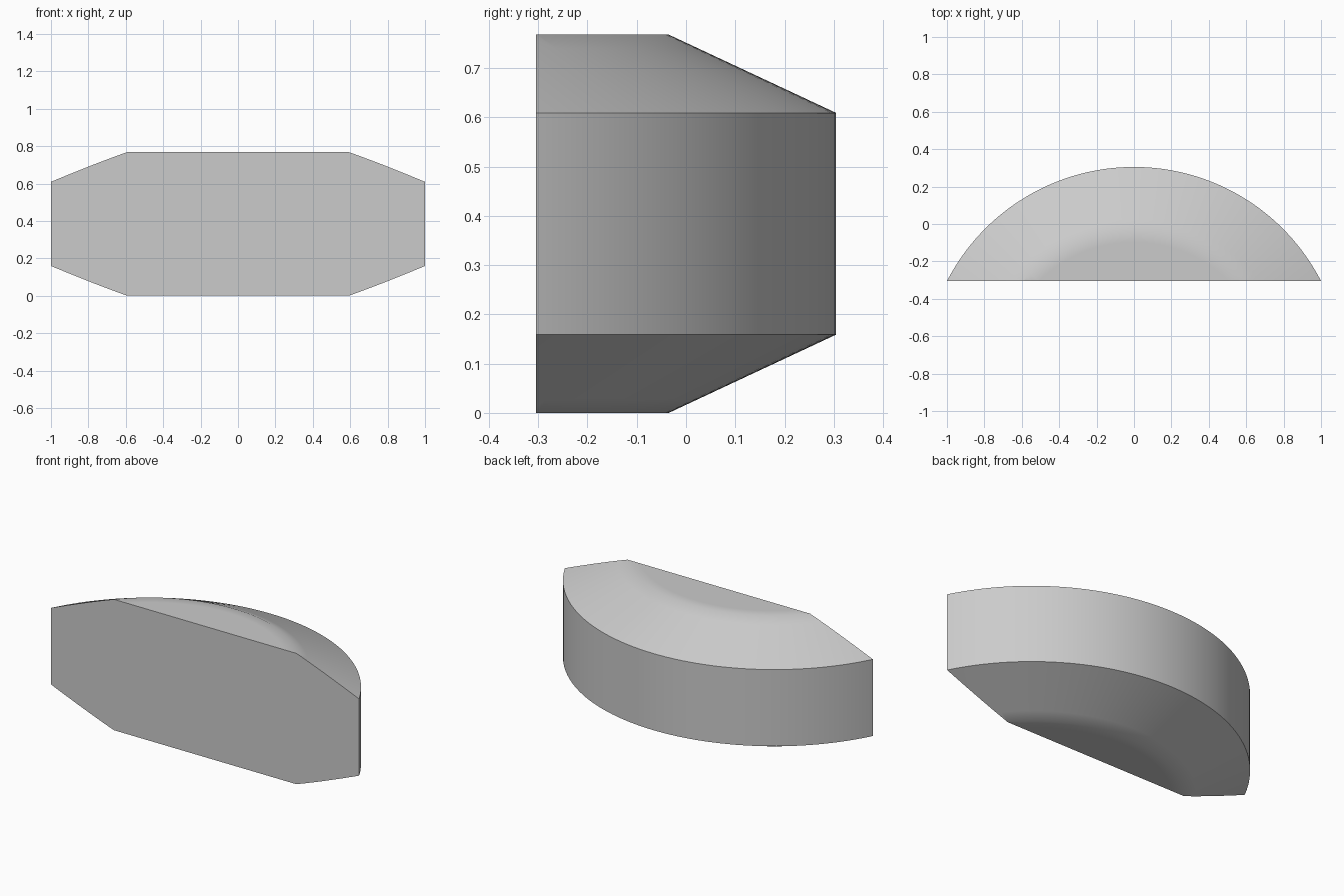
import bpy
import bmesh
import math
from mathutils import Matrix, Vector

default = bpy.data.objects.get("Cube")
if default:
    bpy.data.objects.remove(default, do_unlink=True)

# Overall sizes: a slice of a chamfered disc
FRONT_Y = -0.305
DEPTH = 0.61
HEIGHT = 0.768
RIM_LOW = 0.159
RADIUS = (1 + DEPTH ** 2) / (2 * DEPTH)
CENTRE = Vector((0, -FRONT_Y - RADIUS, 0))
CAP_RADIUS = RADIUS - 0.34
STEPS = 96

grey = bpy.data.materials.new("plain grey")
grey.use_nodes = True
grey.diffuse_color = (0.6, 0.6, 0.6, 1)
grey.node_tree.nodes["Principled BSDF"].inputs["Base Color"].default_value = grey.diffuse_color

# Half profile as radius and height, mirrored for the top;
# narrow bands on both sides of the cap edge soften its shading
slope = RIM_LOW / (RADIUS - CAP_RADIUS)
lower = [
    (0.3, 0),
    (CAP_RADIUS - 0.06, 0),
    (CAP_RADIUS, 0),
    (CAP_RADIUS + 0.06, 0.06 * slope),
    (RADIUS, RIM_LOW),
]
profile = lower + [(r, HEIGHT - z) for r, z in reversed(lower)]

# Sweep the profile half a turn around the disc axis
bm = bmesh.new()
rings = []
for step in range(STEPS + 1):
    turn = Matrix.Rotation(math.pi * step / STEPS, 3, "Z")
    rings.append([bm.verts.new(turn @ Vector((r, 0, z)) + CENTRE) for r, z in profile])
for a, b in zip(rings, rings[1:]):
    for i in range(len(profile) - 1):
        bm.faces.new((a[i], b[i], b[i + 1], a[i + 1]))

# Slice off the front and close it with one flat face
cut = bmesh.ops.bisect_plane(
    bm, geom=bm.verts[:] + bm.edges[:] + bm.faces[:],
    plane_co=(0, FRONT_Y, 0), plane_no=(0, -1, 0), clear_outer=True)
bmesh.ops.remove_doubles(bm, verts=bm.verts[:], dist=0.0001)
border = [e for e in bm.edges if e.is_boundary]
bmesh.ops.contextual_create(bm, geom=border)
bmesh.ops.recalc_face_normals(bm, faces=bm.faces[:])

mesh = bpy.data.meshes.new("chamfered_disc_slice")
bm.to_mesh(mesh)
bm.free()
mesh.materials.append(grey)
body = bpy.data.objects.new("chamfered_disc_slice", mesh)
bpy.context.collection.objects.link(body)

# Smooth curved walls, sharp rim and front edges
bpy.ops.object.select_all(action="DESELECT")
body.select_set(True)
bpy.context.view_layer.objects.active = body
bpy.ops.object.shade_smooth_by_angle(angle=math.radians(35))
